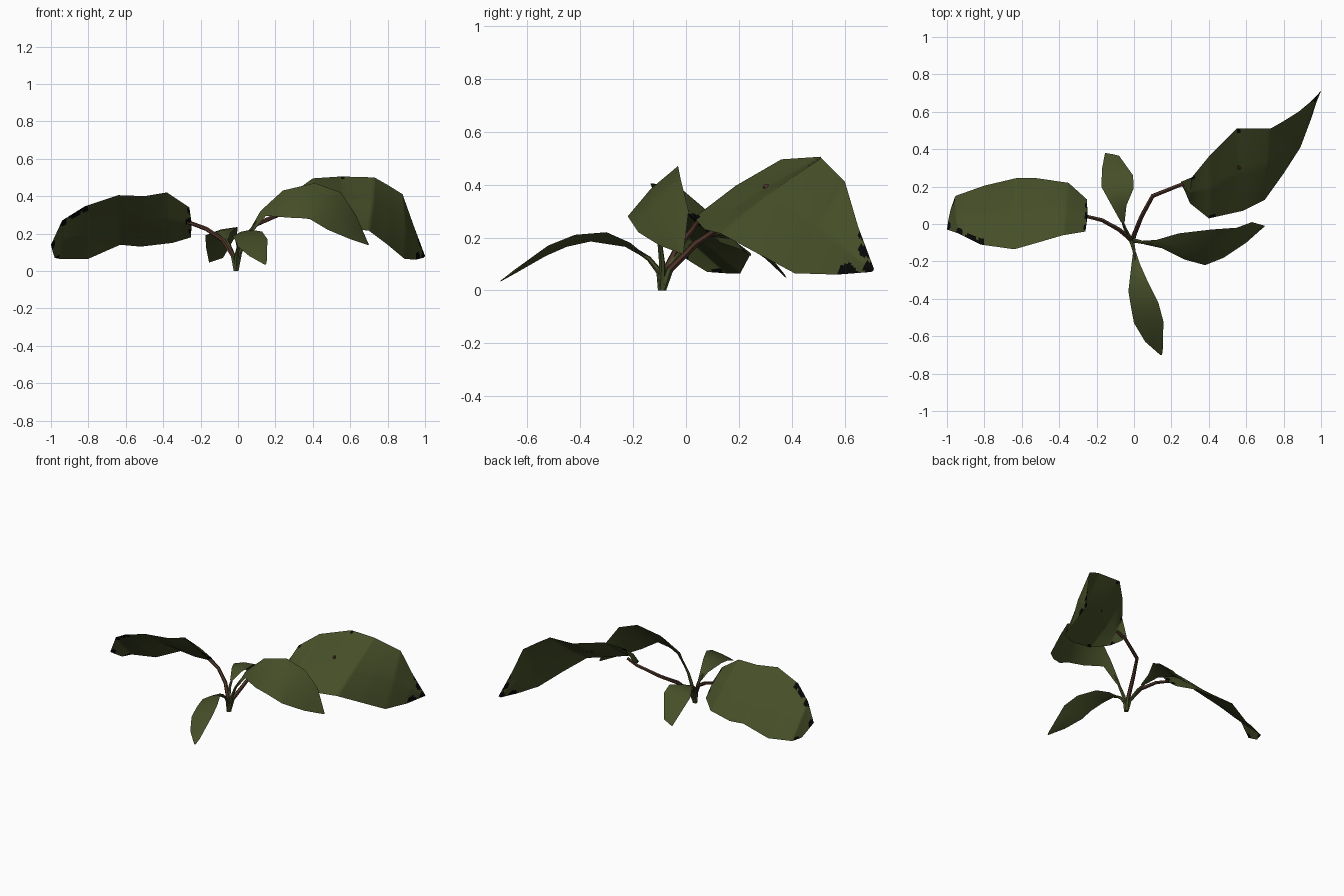
import bpy, bmesh
from mathutils import Vector as V

if "Cube" in bpy.data.objects:
    bpy.data.objects.remove(bpy.data.objects["Cube"])


def mat(name, rgb):
    m = bpy.data.materials.new(name)
    m.diffuse_color = (*rgb, 1)
    m.use_nodes = True
    m.node_tree.nodes["Principled BSDF"].inputs["Base Color"].default_value = m.diffuse_color
    return m


GREEN = mat("leaf green", (0.06, 0.076, 0.021))
BLACK = mat("withered black", (0.002, 0.002, 0.002))
BROWN = mat("stalk brown", (0.08, 0.036, 0.023))


def finish(bm, name, mats):
    for e in bm.edges:  # keep leaf rims and stalk ends crisp
        e.smooth = len(e.link_faces) == 2 and e.calc_face_angle(0) < 0.9
    me = bpy.data.meshes.new(name)
    bm.to_mesh(me)
    bm.free()
    ob = bpy.data.objects.new(name, me)
    bpy.context.collection.objects.link(ob)
    for m in mats:
        me.materials.append(m)
    for p in me.polygons:
        p.use_smooth = True
    return ob


def blade(name, left, right, top=0.012, under=0.01, spots=()):
    """Thin two-sided leaf lofted between its left and right edges, with withered spots."""
    left, right = [V(p) for p in left], [V(p) for p in right]
    n = len(left)
    mids = [(a + b) / 2 for a, b in zip(left, right)]
    bm = bmesh.new()
    sheets = []
    for thick in (top, -under):
        rows = []
        for i in range(n):
            along = mids[min(i + 1, n - 1)] - mids[max(i - 1, 0)]
            up = along.cross(left[i] - right[i]).normalized()
            k = thick if 0 < i < n - 1 else thick * 0.2
            rows.append([bm.verts.new(p) for p in (left[i], mids[i] + up * k, right[i])])
        for a, b in zip(rows, rows[1:]):
            for j in (0, 1):
                quad = (a[j], a[j + 1], b[j + 1], b[j])
                bm.faces.new(quad if thick > 0 else quad[::-1])
    # the loop runs left, right, onward, so the upper sheet needs checking against its up side
    bm.normal_update()
    bm.faces.ensure_lookup_table()
    f = bm.faces[0]
    i_up = (mids[1] - mids[0]).cross(left[1] - right[1])
    if f.normal.dot(i_up) < 0:
        bmesh.ops.reverse_faces(bm, faces=bm.faces[:])
    if spots:
        bmesh.ops.subdivide_edges(bm, edges=bm.edges[:], cuts=9, use_grid_fill=True)
        for f in bm.faces:
            c = f.calc_center_median()
            if any((c - V(s[:3])).length < s[3] for s in spots):
                f.material_index = 1
    return_mesh = finish(bm, name, [GREEN, BLACK])
    return return_mesh


def stalk(name, pts, r0, r1, material):
    """Tapered six-sided tube along a path, green near the root."""
    pts = [V(p) for p in pts]
    n = len(pts)
    bm = bmesh.new()
    rings = []
    for i, p in enumerate(pts):
        d = pts[min(i + 1, n - 1)] - pts[max(i - 1, 0)]
        if i == 0:
            d = V((0, 0, 1))
        q = d.to_track_quat('Z', 'Y')
        r = r0 + (r1 - r0) * i / (n - 1)
        ring = bmesh.ops.create_circle(bm, segments=6, radius=r)["verts"]
        for v in ring:
            v.co = p + q @ v.co
        rings.append(ring)
    for a, b in zip(rings, rings[1:]):
        bmesh.ops.bridge_loops(bm, edges=[e for e in bm.edges if
                               all(v in a for v in e.verts) or all(v in b for v in e.verts)])
    bm.faces.new(rings[0])
    bm.faces.new(rings[-1])
    bmesh.ops.recalc_face_normals(bm, faces=bm.faces[:])
    for f in bm.faces:
        f.material_index = 1 if f.calc_center_median().z < 0.07 else 0
    return finish(bm, name, [material, GREEN])


# Large right leaf
blade("large_right_leaf",
      [(.25, .225, .32), (.31, .25, .43), (.40, .36, .495), (.55, .51, .505), (.73, .51, .50),
       (.80, .55, .46), (.88, .60, .41), (.94, .65, .24), (1.0, .71, .08)],
      [(.27, .18, .30), (.30, .11, .29), (.40, .03, .275), (.58, .07, .23), (.70, .13, .215),
       (.80, .27, .14), (.89, .41, .065), (.95, .57, .06), (.99, .70, .07)],
      top=.013, under=.013,
      spots=[(.96, .61, .065, .038), (.90, .60, .17, .016), (1.0, .70, .08, .035),
             (.97, .68, .15, .028), (.95, .66, .21, .016), (.55, .51, .505, .02),
             (.31, .25, .43, .018), (.29, .13, .29, .02), (.42, .035, .27, .018)])
stalk("large_right_stalk",
      [(-.01, -.09, 0), (.00, -.06, .08), (.04, .04, .18), (.10, .15, .25), (.25, .21, .315),
       (.32, .21, .345)], .015, .010, BROWN)

# Large left leaf
blade("large_left_leaf",
      [(-.25, .03, .27), (-.26, -.04, .34), (-.38, -.06, .42), (-.50, -.095, .40),
       (-.64, -.135, .405), (-.82, -.11, .345), (-.94, -.05, .27), (-1.0, -.03, .14)],
      [(-.25, .06, .24), (-.25, .13, .18), (-.35, .22, .15), (-.52, .245, .13),
       (-.63, .245, .14), (-.80, .205, .065), (-.955, .15, .065), (-.98, .08, .07)],
      spots=[(-.83, -.11, .34, .035), (-.88, -.085, .31, .04), (-.94, -.05, .26, .03),
             (-1.0, -.02, .13, .035), (-.25, .03, .26, .032), (-.25, -.02, .32, .025),
             (-.97, .12, .065, .025), (-.25, .09, .21, .02)])
stalk("large_left_stalk",
      [(-.01, -.09, 0), (-.025, -.075, .08), (-.08, -.03, .165), (-.17, .02, .225),
       (-.25, .04, .255), (-.27, .045, .258)], .015, .009, BROWN)

# Medium right leaf
blade("medium_right_leaf",
      [(.04, -.09, .18), (.12, -.085, .32), (.24, -.05, .43), (.41, -.03, .47),
       (.55, -.02, .42), (.63, .01, .30), (.70, -.01, .14)],
      [(.06, -.11, .19), (.15, -.13, .295), (.27, -.19, .285), (.38, -.22, .28),
       (.48, -.18, .22), (.60, -.10, .17), (.69, -.02, .14)], top=.012, under=.008)
stalk("medium_right_stalk",
      [(-.01, -.09, 0), (.01, -.09, .1), (.05, -.10, .19), (.10, -.105, .265)],
      .015, .006, GREEN)

# Small front leaf
blade("small_front_leaf",
      [(.01, -.15, .13), (.03, -.21, .18), (.07, -.30, .22), (.13, -.42, .21),
       (.157, -.52, .17), (.155, -.66, .06), (.15, -.70, .035)],
      [(-.005, -.15, .12), (-.015, -.23, .165), (-.03, -.36, .185), (-.015, -.45, .165),
       (0, -.53, .13), (.06, -.63, .08), (.14, -.70, .035)], top=.008, under=.005)
stalk("small_front_stalk",
      [(-.01, -.09, 0), (-.01, -.10, .07), (0, -.14, .12), (.005, -.20, .16)],
      .016, .006, GREEN)

# Small back leaf
blade("small_back_leaf",
      [(-.07, .01, .17), (-.12, .10, .21), (-.175, .20, .19), (-.17, .30, .12),
       (-.155, .38, .045)],
      [(-.05, .01, .17), (-.04, .10, .205), (-.002, .19, .235), (-.005, .26, .20),
       (-.08, .365, .07)], top=.01, under=.005)
stalk("small_back_stalk",
      [(-.01, -.09, 0), (-.025, -.07, .08), (-.05, -.02, .145), (-.07, .04, .18)],
      .015, .006, GREEN)

# Rib end showing through the large right leaf
stalk("rib_tip", [(.54, .30, .375), (.565, .305, .393)], .014, .012, BROWN)
